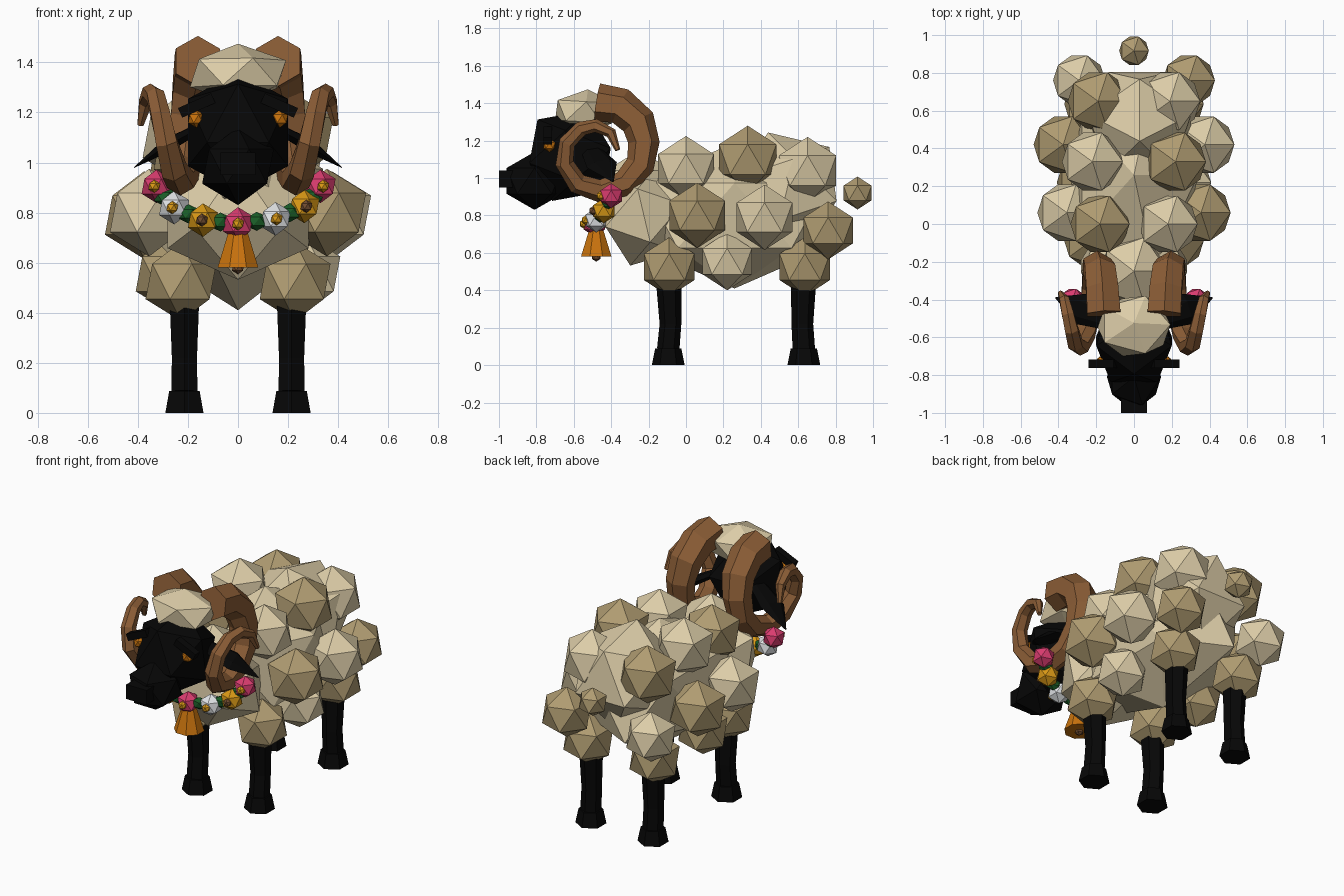
import bpy, bmesh, math
from mathutils import Vector, Matrix

if "Cube" in bpy.data.objects:
    bpy.data.objects.remove(bpy.data.objects["Cube"])


def material(name, r, g, b):
    m = bpy.data.materials.new(name)
    m.diffuse_color = (r, g, b, 1)
    m.use_nodes = True
    m.node_tree.nodes["Principled BSDF"].inputs["Base Color"].default_value = m.diffuse_color
    return m


BLACK = material("black", .002, .002, .002)
LIGHT = material("light wool", .72, .61, .39)
DARK = material("dark wool", .43, .33, .165)
HORN = material("horn brown", .26, .11, .037)
ORANGE = material("bell orange", .58, .17, .004)
GOLD = material("flower gold", .70, .32, .008)
PINK = material("flower pink", .70, .045, .16)
WHITE = material("flower white", .79, .81, .83)
GREEN = material("leaf green", .01, .11, .02)
BROWN = material("flower centre brown", .17, .075, .03)


def finish(name, bm, mat):
    bmesh.ops.recalc_face_normals(bm, faces=bm.faces)
    me = bpy.data.meshes.new(name)
    bm.to_mesh(me)
    bm.free()
    me.materials.append(mat)
    ob = bpy.data.objects.new(name, me)
    bpy.context.collection.objects.link(ob)
    return ob


def ball(name, loc, rad, mat, tilt=0, spin=0, sub=1):
    """Faceted icosphere; tilt turns its pole about x, spin turns it about z first."""
    if not isinstance(rad, tuple):
        rad = (rad, rad, rad)
    mx = (Matrix.Translation(loc) @ Matrix.Diagonal((*rad, 1))
          @ Matrix.Rotation(math.radians(tilt), 4, 'X')
          @ Matrix.Rotation(math.radians(spin), 4, 'Z'))
    bm = bmesh.new()
    bmesh.ops.create_icosphere(bm, subdivisions=sub, radius=1, matrix=mx)
    return finish(name, bm, mat)


def tube(name, pts, radii, mat, ref, sides=6, flat=1, phase=0):
    """Loft of polygon rings along a path; ref fixes the ring orientation."""
    bm = bmesh.new()
    pts = [Vector(p) for p in pts]
    rings = []
    for i, p in enumerate(pts):
        t = (pts[min(i + 1, len(pts) - 1)] - pts[max(i - 1, 0)]).normalized()
        u = Vector(ref)
        u = (u - t * u.dot(t)).normalized()
        v = t.cross(u)
        ring = []
        for k in range(sides):
            a = 2 * math.pi * k / sides + phase
            ring.append(bm.verts.new(p + radii[i] * (math.cos(a) * u + flat * math.sin(a) * v)))
        rings.append(ring)
    for a, b in zip(rings, rings[1:]):
        for k in range(sides):
            j = (k + 1) % sides
            bm.faces.new((a[k], a[j], b[j], b[k]))
    bm.faces.new(rings[0])
    bm.faces.new(rings[-1])
    return finish(name, bm, mat)


def box(name, loc, size, mat, rot=0):
    bm = bmesh.new()
    mx = (Matrix.Translation(loc) @ Matrix.Rotation(rot, 4, 'Y')
          @ Matrix.Diagonal((*size, 1)))
    bmesh.ops.create_cube(bm, size=1, matrix=mx)
    return finish(name, bm, mat)


# Main body masses
ball("body", (0, .26, .8), (.38, .58, .39), LIGHT)
ball("rump_wool", (.03, .54, .94), .32, LIGHT, tilt=-45, spin=-90)
ball("chest_wool", (0, -.225, .8), (.33, .25, .28), LIGHT, tilt=-17, spin=-90)
ball("neck_wool", (0, -.25, .95), (.2, .21, .2), LIGHT)

# Wool tufts: x, y, z, radius; colours alternate along and across the body
tufts = [(.18, 0, 1.05, .175), (.22, .33, 1.1, .18), (.19, .65, 1.04, .18),
         (.355, .06, .80, .175), (.375, .42, .79, .175), (.29, .76, .72, .155),
         (.27, .22, .555, .155)]
right_dark = [0, 1, 0, 1, 0, 1, 0]
for (x, y, z, r), d in zip(tufts, right_dark):
    ball("wool_tuft_right", (x, y, z), r, DARK if d else LIGHT)
    ball("wool_tuft_left", (-x, y, z), r, LIGHT if d else DARK)
ball("tail", (0, .917, .92), .088, DARK)

# Legs with hooves and wool at the top
for s in (-1, 1):
    for part, y in (("front", -.095), ("back", .63)):
        x = .214 * s
        ball(part + "_leg_wool", (x + .014 * s, y + .005, .525), .158, DARK)
        k = .012 if part == "front" else -.008
        tube(part + "_leg", [(x, y, .085), (x, y + k, .22), (x, y, .5)],
             [.06, .058, .07], BLACK, (0, 1, 0))
        tube(part + "_hoof", [(x, y, 0), (x, y, .088)], [.088, .07], BLACK, (0, 1, 0))

# Head
ball("head", (0, -.62, 1.12), (.235, .26, .26), BLACK, tilt=42, spin=90)
ball("muzzle", (0, -.81, .985), (.16, .175, .155), BLACK)
box("nose", (0, -.94, .995), (.14, .12, .09), BLACK)
ball("wool_cap", (0, -.54, 1.355), (.215, .18, .12), LIGHT, tilt=-5)

# Eyes, brows, ears, horns
horn_yz = [(-.475, 1.405), (-.35, 1.385), (-.255, 1.30), (-.225, 1.19), (-.245, 1.07),
           (-.33, .97), (-.46, .93), (-.58, .97), (-.65, 1.08), (-.635, 1.19),
           (-.56, 1.265), (-.48, 1.28), (-.40, 1.24), (-.365, 1.15)]
horn_x = [.16, .168, .18, .195, .205, .215, .23, .255, .285, .31, .33, .35, .37, .39]
horn_r = [.102, .098, .093, .084, .077, .07, .062, .056, .049, .044, .04, .036, .029, .014]
for s in (-1, 1):
    ball("eye", (.167 * s, -.73, 1.175), .036, ORANGE)
    box("brow", (.165 * s, -.74, 1.228), (.145, .045, .042), BLACK, rot=.42 * s)
    tube("ear", [(.15 * s, -.50, 1.14), (.28 * s, -.45, 1.07), (.415 * s, -.39, .98)],
         [.06, .085, .004], BLACK, (0, 1, 0), flat=.35)
    tube("horn", [(x * s, y, z) for x, (y, z) in zip(horn_x, horn_yz)],
         horn_r, HORN, (1, 0, 0), phase=math.pi / 2)

# Flower garland: x, y, z, petal colour, centre colour
flowers = [(-.325, -.40, .905, PINK, GOLD), (-.255, -.44, .82, WHITE, GOLD),
           (-.14, -.48, .77, GOLD, BROWN), (0, -.49, .755, PINK, GOLD),
           (.15, -.48, .775, WHITE, GOLD), (.265, -.44, .825, GOLD, BROWN),
           (.33, -.40, .905, PINK, GOLD)]
for x, y, z, petal, centre in flowers:
    ball("flower", (x, y, z), .067, petal)
    ball("flower_centre", (x * 1.03, y - .055, z), .026, centre)
for a, b in zip(flowers, flowers[1:]):
    mid = (Vector(a[:3]) + Vector(b[:3])) / 2
    ball("leaf", mid, (.05, .035, .038), GREEN)

# Bell
tube("bell", [(0, -.48, .58), (0, -.48, .605), (0, -.48, .72)], [.088, .08, .042],
     ORANGE, (1, 0, 0), sides=8, phase=math.pi / 8)
ball("bell_clapper", (0, -.48, .58), .027, BROWN)
